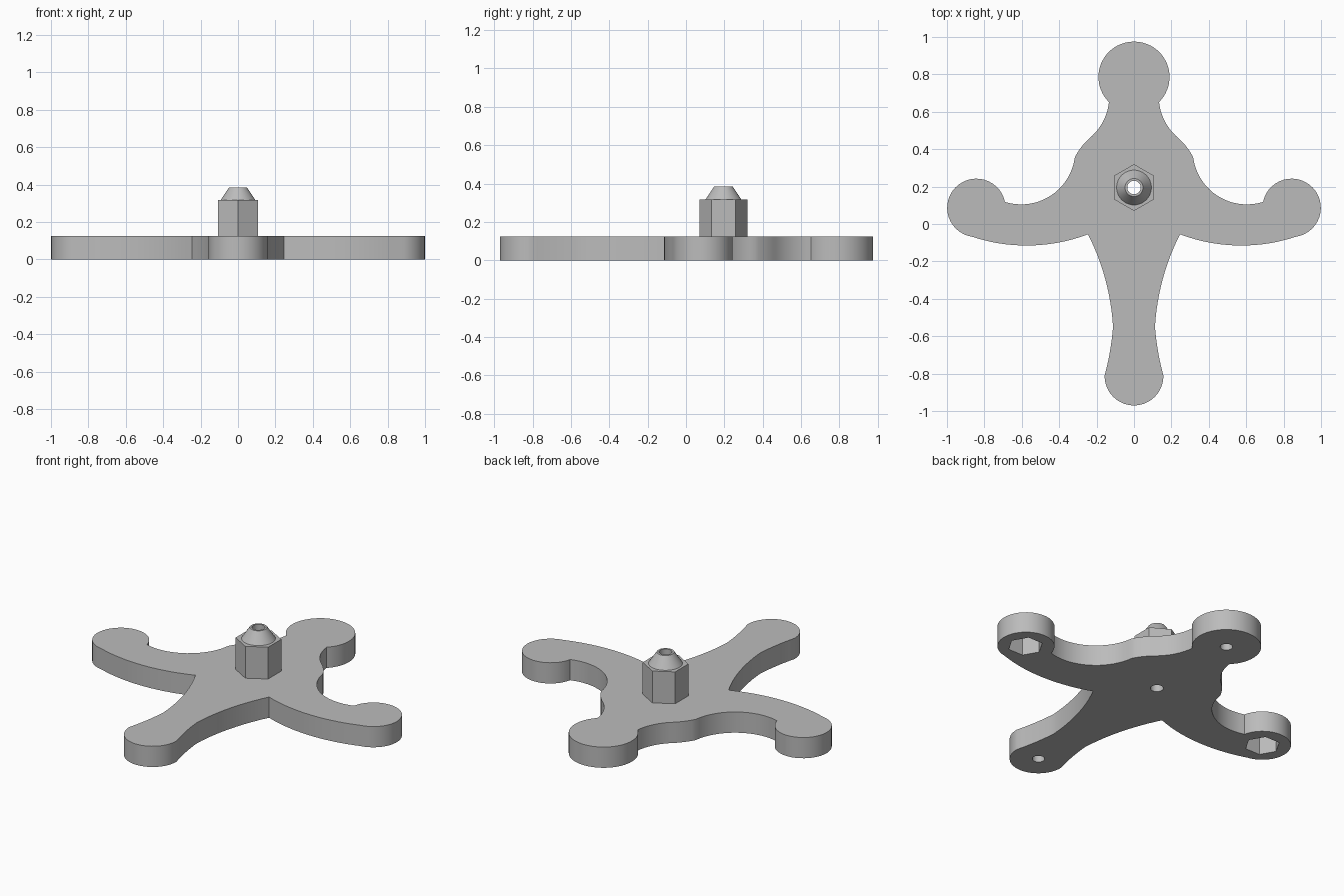
import bpy, bmesh, math
from mathutils import Matrix

if "Cube" in bpy.data.objects:
    bpy.data.objects.remove(bpy.data.objects["Cube"])

grey = bpy.data.materials.new("light grey")
grey.diffuse_color = (0.5, 0.5, 0.5, 1)
grey.use_nodes = True
grey.node_tree.nodes["Principled BSDF"].inputs["Base Color"].default_value = grey.diffuse_color


def finish(name, bm, helper=False):
    bmesh.ops.recalc_face_normals(bm, faces=bm.faces)
    me = bpy.data.meshes.new(name)
    bm.to_mesh(me)
    bm.free()
    me.materials.append(grey)
    ob = bpy.data.objects.new(name, me)
    bpy.context.collection.objects.link(ob)
    ob.hide_render = helper
    return ob


def prism(name, sides, r1, r2, x, y, z0, z1, turn=0, helper=False):
    bm = bmesh.new()
    m = Matrix.Translation((x, y, (z0 + z1) / 2)) @ Matrix.Rotation(math.radians(turn), 4, 'Z')
    bmesh.ops.create_cone(bm, cap_ends=True, segments=sides, radius1=r1, radius2=r2,
                          depth=z1 - z0, matrix=m)
    return finish(name, bm, helper)


def arc(a, b, c, n):
    """Points on the circle from a through b to c, without c."""
    (ax, ay), (bx, by), (cx, cy) = a, b, c
    d = 2 * (ax * (by - cy) + bx * (cy - ay) + cx * (ay - by))
    A, B, C = ax * ax + ay * ay, bx * bx + by * by, cx * cx + cy * cy
    ux = (A * (by - cy) + B * (cy - ay) + C * (ay - by)) / d
    uy = (A * (cx - bx) + B * (ax - cx) + C * (bx - ax)) / d
    r = math.hypot(ax - ux, ay - uy)
    t = [math.atan2(p[1] - uy, p[0] - ux) for p in (a, b, c)]
    tau = 2 * math.pi
    sweep = (t[2] - t[0]) % tau
    if (t[1] - t[0]) % tau > sweep:
        sweep -= tau
    return [(ux + r * math.cos(t[0] + sweep * i / n), uy + r * math.sin(t[0] + sweep * i / n))
            for i in range(n)]


# Right half of the plate outline: (via point, end point, segments)
steps = [((.19, .785), (.134, .652), 24),      # top lobe
         ((.155, .57), (.225, .47), 8),        # neck
         ((.275, .42), (.316, .358), 6),       # hub shoulder
         ((.433, .16), (.69, .118), 18),       # upper arm edge
         ((.955, .195), (.866, -.068), 28),    # side lobe
         ((.594, -.115), (.246, -.055), 14),   # lower arm edge
         ((.14, -.35), (.112, -.55), 12),      # leg
         ((.122, -.64), (.157, -.81), 8),
         ((.111, -.924), (0, -.97), 14)]       # leg end
half, p = [], (0, .975)
for via, end, n in steps:
    half += arc(p, via, end, n)
    p = end
outline = half + [(0, -.97)] + [(-x, y) for x, y in reversed(half[1:])]

# Plate
bm = bmesh.new()
face = bm.faces.new([bm.verts.new((x, y, 0)) for x, y in outline])
ext = bmesh.ops.extrude_face_region(bm, geom=[face])
for g in ext["geom"]:
    if isinstance(g, bmesh.types.BMVert):
        g.co.z = .125
plate = finish("cross_plate", bm)

# Hexagonal peg and its conical tip
peg = prism("hex_peg", 6, .125, .125, 0, .195, .125, .317)
tip = prism("peg_tip", 48, .093, .048, 0, .195, .317, .385)

# Cutters: hex sockets, blind round holes and the bore through the peg
sockets = [prism("socket_cutter", 6, .097, .097, s * .845, .085, -.1, .105, 30, True)
           for s in (-1, 1)]
holes = [prism("hole_cutter", 24, .034, .034, 0, y, -.1, .105, 0, True) for y in (.785, -.812)]
bore = prism("bore_cutter", 24, .036, .036, 0, .195, -.1, .5, 0, True)

for ob, cutters in ((plate, sockets + holes + [bore]), (peg, [bore]), (tip, [bore])):
    for c in cutters:
        mod = ob.modifiers.new("cut", 'BOOLEAN')
        mod.operation, mod.solver, mod.object = 'DIFFERENCE', 'EXACT', c
    dg = bpy.context.evaluated_depsgraph_get()
    me = bpy.data.meshes.new_from_object(ob.evaluated_get(dg))
    ob.modifiers.clear()
    ob.data = me
for c in sockets + holes + [bore]:
    bpy.data.objects.remove(c)

# Smooth curved walls, keep edges sharp
for ob in (plate, peg, tip):
    bpy.ops.object.select_all(action='DESELECT')
    ob.select_set(True)
    bpy.context.view_layer.objects.active = ob
    bpy.ops.object.shade_smooth_by_angle(angle=math.radians(25))
